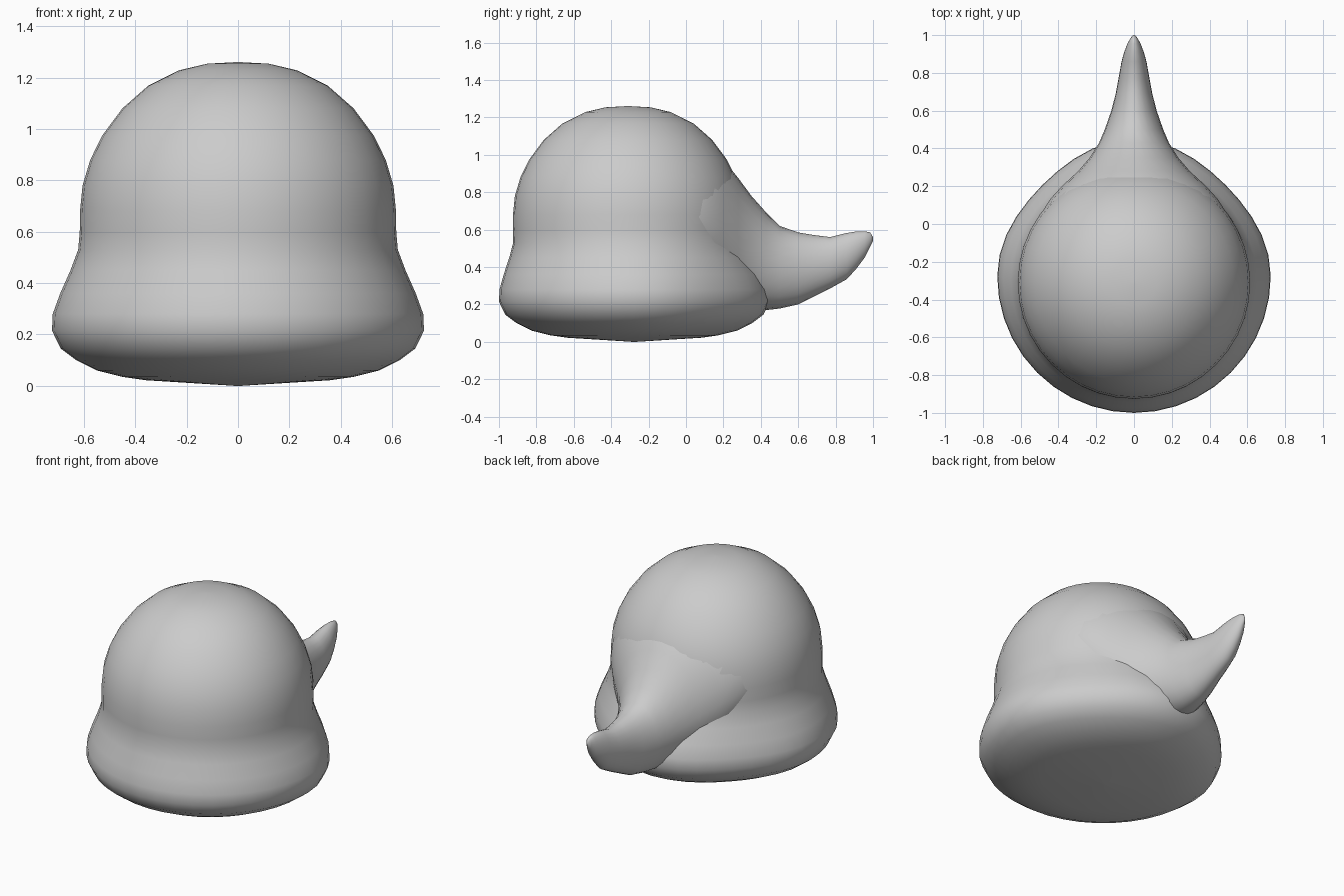
import bpy, bmesh
from math import sin, cos, pi

if "Cube" in bpy.data.objects:
    bpy.data.objects.remove(bpy.data.objects["Cube"])


def loft(name, rings):
    """Skin a list of equal-length rings; close both ends with fans."""
    bm = bmesh.new()
    loops = [[bm.verts.new(p) for p in ring] for ring in rings]
    n = len(loops[0])
    for a, b in zip(loops, loops[1:]):
        for i in range(n):
            j = (i + 1) % n
            bm.faces.new((a[i], a[j], b[j], b[i]))
    for loop in (loops[0], loops[-1]):
        bm.faces.new(loop)
    bmesh.ops.recalc_face_normals(bm, faces=bm.faces)
    mesh = bpy.data.meshes.new(name)
    bm.to_mesh(mesh)
    bm.free()
    for p in mesh.polygons:
        p.use_smooth = True
    ob = bpy.data.objects.new(name, mesh)
    bpy.context.collection.objects.link(ob)
    return ob


# Domed body with flared, rounded skirt: (radius, z)
profile = [(.01, 0), (.2, .012), (.36, .022), (.45, .035), (.55, .06),
           (.63, .1), (.69, .145), (.724, .215), (.721, .28), (.692, .36),
           (.652, .45), (.622, .53), (.616, .6), (.615, .68), (.605, .78),
           (.575, .88), (.528, .975), (.45, 1.08), (.35, 1.168),
           (.23, 1.228), (.12, 1.254), (.01, 1.26)]
N = 40
body = []
for r, z in profile:
    flare = min(1, max(0, (.6 - z) / .3))       # 1 in the skirt, 0 in the dome
    cy = -.31 + .034 * flare
    ring = []
    for i in range(N):
        a = 2 * pi * i / N
        # skirt is slightly flattened on its rear diagonals
        k = 1 - .055 * flare * sin(2 * a) ** 2 * (sin(a) > 0)
        ring.append((r * k * cos(a), cy + r * k * sin(a), z))
    body.append(ring)
loft("body", body)

# Upturned tail blending out of the back: (y, half width, z low, z high)
sections = [(-.05, .53, .32, 1.1), (.05, .495, .28, 1.07), (.13, .445, .25, 1.035),
            (.2, .382, .22, .975), (.28, .295, .19, .875), (.35, .235, .175, .78),
            (.43, .185, .17, .69), (.5, .155, .178, .62), (.6, .12, .2, .585),
            (.69, .097, .245, .57), (.77, .082, .285, .56), (.86, .066, .335, .582),
            (.91, .052, .39, .59), (.955, .035, .45, .591), (.985, .018, .51, .585),
            (1.0, .004, .54, .56)]
M = 24
tail = []
for y, w, lo, hi in sections:
    c, h = (lo + hi) / 2, (hi - lo) / 2
    tail.append([(w * cos(2 * pi * i / M), y, c + h * sin(2 * pi * i / M))
                 for i in range(M)])
loft("tail", tail)
